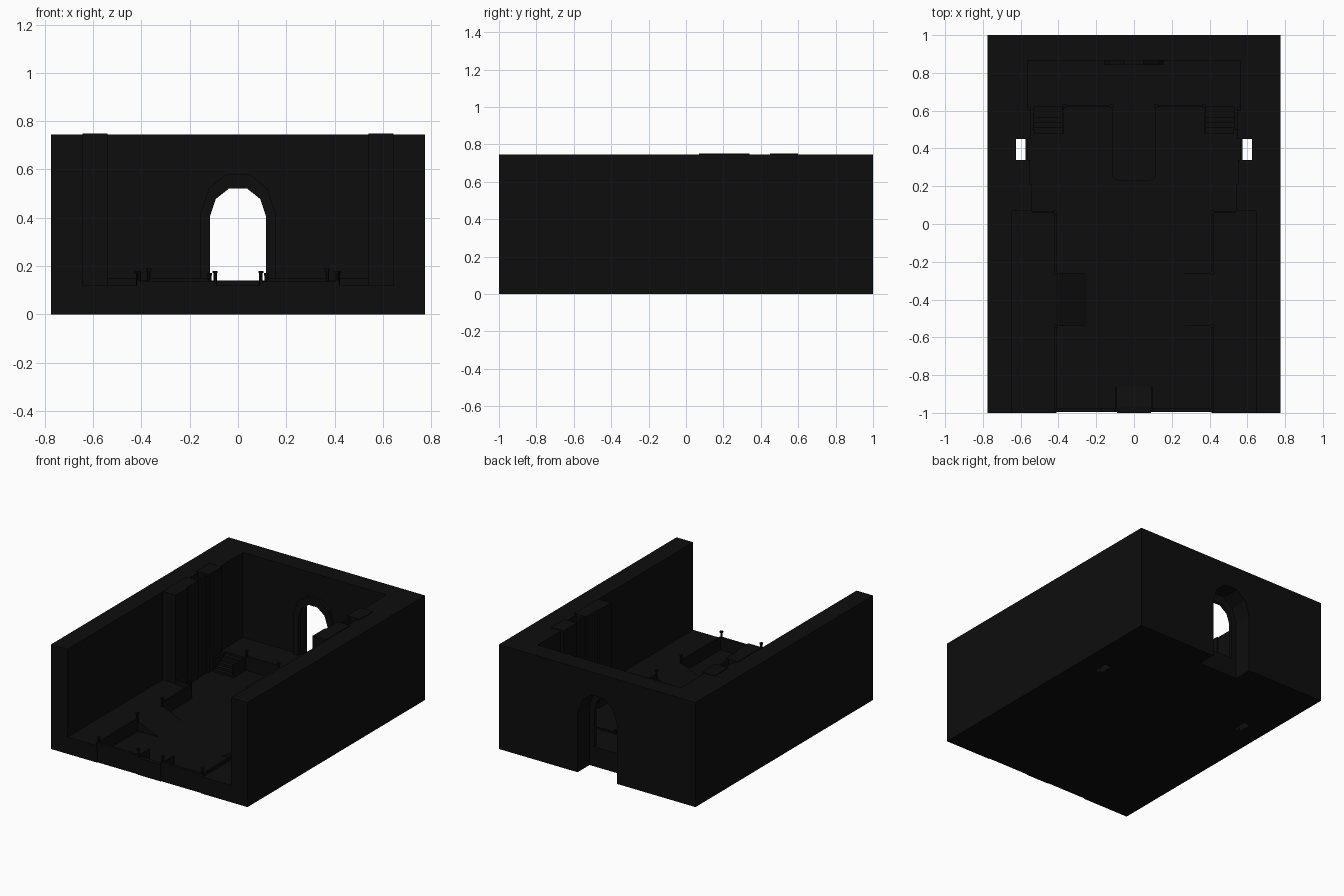
import bpy, bmesh, math
from mathutils import Vector

if "Cube" in bpy.data.objects:
    bpy.data.objects.remove(bpy.data.objects["Cube"])

stone = bpy.data.materials.new("dark_stone")
stone.diffuse_color = (0.004, 0.004, 0.004, 1)
stone.use_nodes = True
stone.node_tree.nodes["Principled BSDF"].inputs["Base Color"].default_value = stone.diffuse_color


def finish(name, bm):
    bmesh.ops.recalc_face_normals(bm, faces=bm.faces)
    me = bpy.data.meshes.new(name)
    bm.to_mesh(me)
    bm.free()
    me.materials.append(stone)
    ob = bpy.data.objects.new(name, me)
    bpy.context.collection.objects.link(ob)
    return ob


def prism(name, pts, axis, lo, hi):
    """Extrude a 2D profile along one axis (x: yz profile, y: xz, z: xy)."""
    place = {"x": lambda a, b: (lo, a, b),
             "y": lambda a, b: (a, lo, b),
             "z": lambda a, b: (a, b, lo)}[axis]
    bm = bmesh.new()
    face = bm.faces.new([bm.verts.new(place(a, b)) for a, b in pts])
    ext = bmesh.ops.extrude_face_region(bm, geom=[face])
    step = Vector([(hi - lo) * (axis == k) for k in "xyz"])
    bmesh.ops.translate(bm, vec=step,
                        verts=[v for v in ext["geom"] if isinstance(v, bmesh.types.BMVert)])
    return finish(name, bm)


def box(name, x0, x1, y0, y1, z0, z1):
    return prism(name, [(x0, y0), (x1, y0), (x1, y1), (x0, y1)], "z", z0, z1)


def pair(name, x0, x1, *rest):
    box(name + "_right", x0, x1, *rest)
    box(name + "_left", -x1, -x0, *rest)


def post(name, x, y, z0, z1):
    """Small octagonal bollard with a wider cap."""
    for part, r, a, b in (("shaft", 0.008, z0, z1 - 0.01), ("cap", 0.012, z1 - 0.01, z1)):
        ring = [(x + r * math.cos(math.pi * (i + .5) / 4),
                 y + r * math.sin(math.pi * (i + .5) / 4)) for i in range(8)]
        prism(f"{name}_{part}", ring, "z", a, b)


def arch(half):
    """Mirror the right half of an arch into a full left-to-right path."""
    return [(-x, z) for x, z in half] + [(x, z) for x, z in reversed(half)]


TOP, FLOOR, TERRACE, DAIS, RAIL = 0.745, 0.05, 0.12, 0.14, 0.15

# Outer walls, the back one cut by an arched recess down to the ground
outer = [(0.155, 0.42), (0.122, 0.52), (0.05, 0.58)]
inner = [(0.115, 0.41), (0.092, 0.478), (0.036, 0.522)]
recess = arch([(0.155, 0)] + outer)
prism("back_wall", [(-0.775, 0), (-0.775, TOP), (0.775, TOP), (0.775, 0)] + recess[::-1],
      "y", 0.865, 1)
pair("side_wall", 0.645, 0.775, -1, 0.865, 0, TOP)

# Arched door frame standing proud of the inner wall
prism("door_frame", arch([(0.155, DAIS)] + outer) + arch([(0.115, DAIS)] + inner)[::-1],
      "y", 0.842, 0.866)

# Sunken floor with two shafts left open
box("floor", -0.575, 0.575, -0.995, 0.865, 0, FLOOR)
pair("floor_front_strip", 0.575, 0.645, -0.995, 0.34, 0, FLOOR)
pair("floor_back_strip", 0.575, 0.645, 0.45, 0.865, 0, FLOOR)

# Side pilasters, shaft screens and rear wall lining
pair("pilaster_front", 0.54, 0.645, 0.07, 0.21, FLOOR, 0.75)
pair("pilaster_front_inset", 0.55, 0.645, 0.21, 0.34, FLOOR, 0.75)
pair("shaft_screen", 0.56, 0.575, 0.34, 0.45, 0, TOP)
pair("shaft_back", 0.625, 0.645, 0.34, 0.45, 0, TOP)
pair("pilaster_rear", 0.545, 0.645, 0.45, 0.60, FLOOR, 0.75)
pair("wall_lining", 0.565, 0.645, 0.60, 0.865, FLOOR, TOP)

# Raised dais at the back with a round-cornered pier
box("dais", -0.57, 0.57, 0.62, 0.865, FLOOR, DAIS)
prism("pier", [(-0.115, 0.62), (-0.115, 0.26), (-0.105, 0.24), (-0.085, 0.23),
               (0.085, 0.23), (0.105, 0.24), (0.115, 0.26), (0.115, 0.62)],
      "z", FLOOR, DAIS)

# Steps from the sunken floor up to the dais
for i in range(5):
    pair(f"dais_step_{i + 1}", 0.38, 0.53, 0.48 + 0.028 * i, 0.62,
         FLOOR, FLOOR + (DAIS - FLOOR) * (i + 1) / 6)
pair("stair_cheek_inner", 0.37, 0.38, 0.48, 0.62, FLOOR, DAIS)
pair("stair_cheek_outer", 0.53, 0.55, 0.50, 0.62, FLOOR, DAIS)
pair("dais_kerb", 0.115, 0.37, 0.62, 0.63, DAIS, RAIL)

# Side terraces with kerbs
pair("terrace", 0.41, 0.645, -1, 0.07, 0, TERRACE)
pair("terrace_kerb_front", 0.41, 0.42, -0.995, -0.54, TERRACE, 0.14)
pair("terrace_kerb_rear", 0.41, 0.42, -0.26, 0.07, TERRACE, RAIL)
pair("terrace_kerb_end", 0.41, 0.54, 0.06, 0.07, TERRACE, RAIL)

# Ramps from the terraces and the entrance down to the sunken floor
for s, side in ((1, "right"), (-1, "left")):
    prism("terrace_ramp_" + side,
          [(s * 0.41, FLOOR), (s * 0.41, TERRACE), (s * 0.25, FLOOR)], "y", -0.54, -0.26)
prism("entrance_ramp", [(-1, 0), (-1, TERRACE), (-0.97, TERRACE), (-0.86, FLOOR), (-0.86, 0)],
      "x", -0.09, 0.09)
pair("front_parapet", 0.09, 0.41, -0.995, -0.975, 0, 0.135)
pair("entrance_cheek", 0.09, 0.1, -0.995, -0.86, FLOOR, 0.13)

# Bollards at the kerb ends
for s, side in ((1, "right"), (-1, "left")):
    for i, (x, y) in enumerate([(0.095, -0.985), (0.41, -0.985), (0.415, -0.54),
                                (0.415, -0.26), (0.415, 0.06)]):
        post(f"post_{side}_{i + 1}", s * x, y, TERRACE, 0.18)
    post(f"dais_post_{side}", s * 0.37, 0.625, DAIS, 0.19)
    post(f"pier_post_{side}", s * 0.118, 0.625, DAIS, 0.17)
